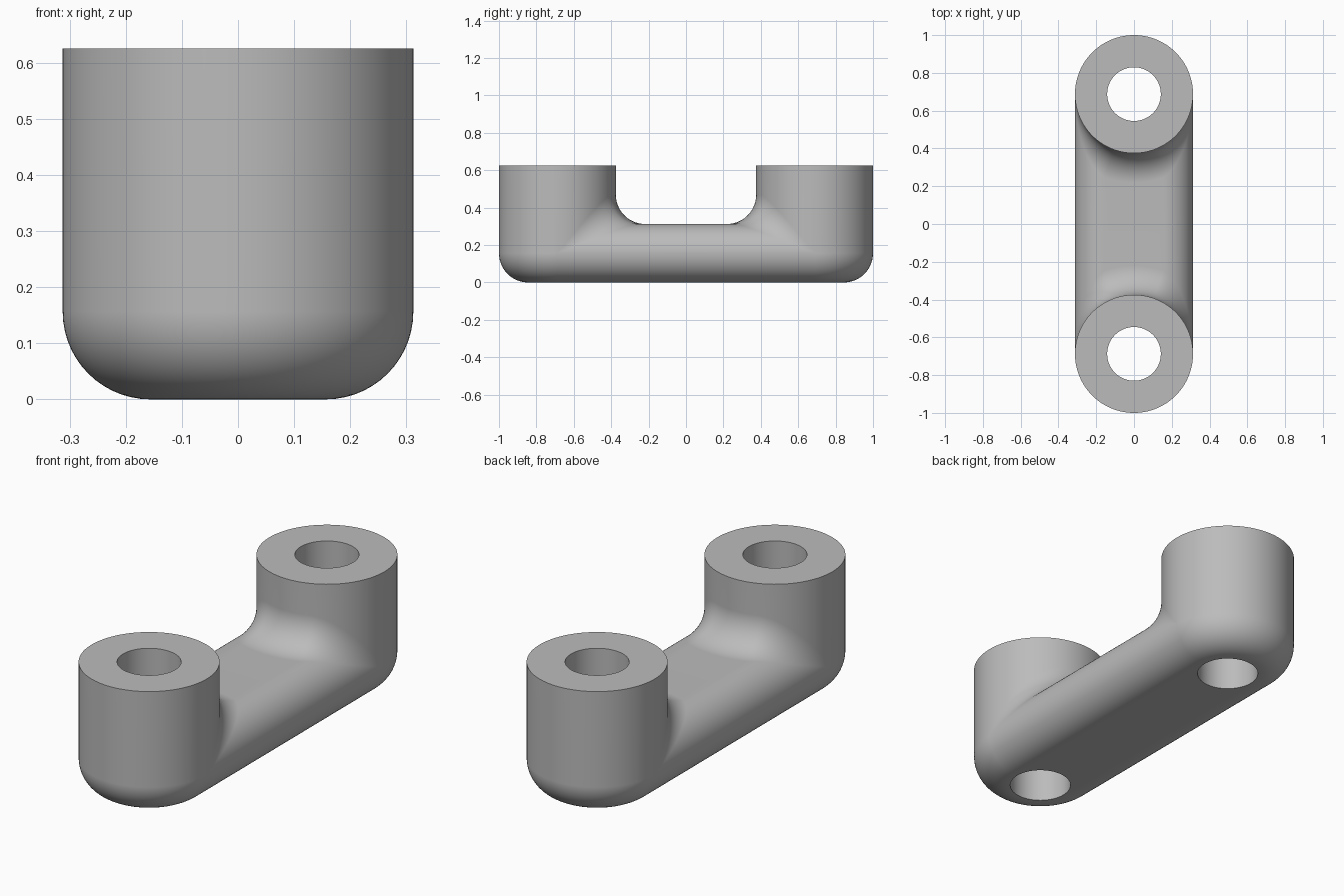
import bpy, bmesh
from math import sin, cos, pi, sqrt, radians
from mathutils import Vector

if "Cube" in bpy.data.objects:
    bpy.data.objects.remove(bpy.data.objects["Cube"], do_unlink=True)

POST_R, HOLE_R, POST_Y = 0.3125, 0.142, 0.6875
HEIGHT, BAR_H = 0.625, 0.3125
ROUND = BAR_H / 2           # radius of the rounded edges and the fillets
STEPS, ARC = 64, 14         # columns per half turn, segments per rounded edge

bm = bmesh.new()


def polar(radius, angle, z):
    """Point around a post axis; angle 0 looks towards the middle of the bar."""
    return Vector((radius * sin(angle), POST_Y - radius * cos(angle), z))


def at_middle(p):
    return Vector((p.x, 0, p.z))


def skin(columns, side):
    """Join neighbouring columns of points with quads."""
    rows = [[bm.verts.new((p.x, p.y * side, p.z)) for p in col] for col in columns]
    for a, b in zip(rows, rows[1:]):
        for i in range(len(a) - 1):
            bm.faces.new((a[i], a[i + 1], b[i + 1], b[i]))


def lower_round(angle):
    """Rounded lower edge, from the side wall to the flat underside."""
    core = POST_R - ROUND
    return [polar(core + ROUND * cos(t), angle, ROUND - ROUND * sin(t))
            for t in (pi / 2 * i / ARC for i in range(ARC + 1))]


def fillet(angle):
    """Rolling-ball fillet from the post wall to the rounded top of the bar."""
    ball = polar(POST_R + ROUND, angle, 0)
    core = max(-ROUND, min(ROUND, ball.x))
    ball.z = ROUND + sqrt(max(0, BAR_H ** 2 - (ball.x - core) ** 2))
    axis = Vector((core, ball.y, ROUND))
    to_post = (polar(POST_R, angle, ball.z) - ball).normalized()
    to_bar = (axis - ball).normalized()
    return [ball + ROUND * to_post.slerp(to_bar, i / ARC, to_post)
            for i in range(ARC + 1)]


inner = [-pi / 2 + pi * i / STEPS for i in range(STEPS + 1)]
outer = [a + pi for a in inner]

for side in (1, -1):
    # Bolt hole walls and the flat ring on top of the post
    for a in (inner, outer):
        skin([[polar(HOLE_R, t, 0), polar(HOLE_R, t, HEIGHT),
               polar(POST_R, t, HEIGHT)] for t in a], side)
    # Outer half of the post with its rounded foot
    skin([[polar(POST_R, t, HEIGHT)] + lower_round(t) + [polar(HOLE_R, t, 0)]
          for t in outer], side)
    # Inner half of the post, fillet and top of the bar
    columns = []
    for t in inner:
        curve = fillet(t)
        columns.append([polar(POST_R, t, HEIGHT)] + curve + [at_middle(curve[-1])])
    skin(columns, side)
    # Flat underside of the bar
    columns = []
    for t in inner:
        edge = polar(ROUND, t, 0)
        columns.append([polar(HOLE_R, t, 0), edge, at_middle(edge)])
    skin(columns, side)
    # Rounded lower edges of the bar
    for t in (inner[0], inner[-1]):
        skin([[p, at_middle(p)] for p in lower_round(t)], side)

bmesh.ops.remove_doubles(bm, verts=bm.verts, dist=0.00005)
bmesh.ops.dissolve_degenerate(bm, edges=bm.edges, dist=0.00005)
bmesh.ops.recalc_face_normals(bm, faces=bm.faces)

mesh = bpy.data.meshes.new("handle_bracket")
bm.to_mesh(mesh)
bm.free()
bracket = bpy.data.objects.new("handle_bracket", mesh)
bpy.context.collection.objects.link(bracket)

# Plain grey finish
grey = bpy.data.materials.new("plain_grey")
grey.use_nodes = True
colour = (0.5, 0.5, 0.5, 1)
grey.diffuse_color = colour
grey.node_tree.nodes["Principled BSDF"].inputs["Base Color"].default_value = colour
mesh.materials.append(grey)

# Smooth shading with crisp rims
bpy.ops.object.select_all(action="DESELECT")
bracket.select_set(True)
bpy.context.view_layer.objects.active = bracket
bpy.ops.object.shade_smooth_by_angle(angle=radians(35))
weighted = bracket.modifiers.new("weighted_normals", "WEIGHTED_NORMAL")
weighted.keep_sharp = True
